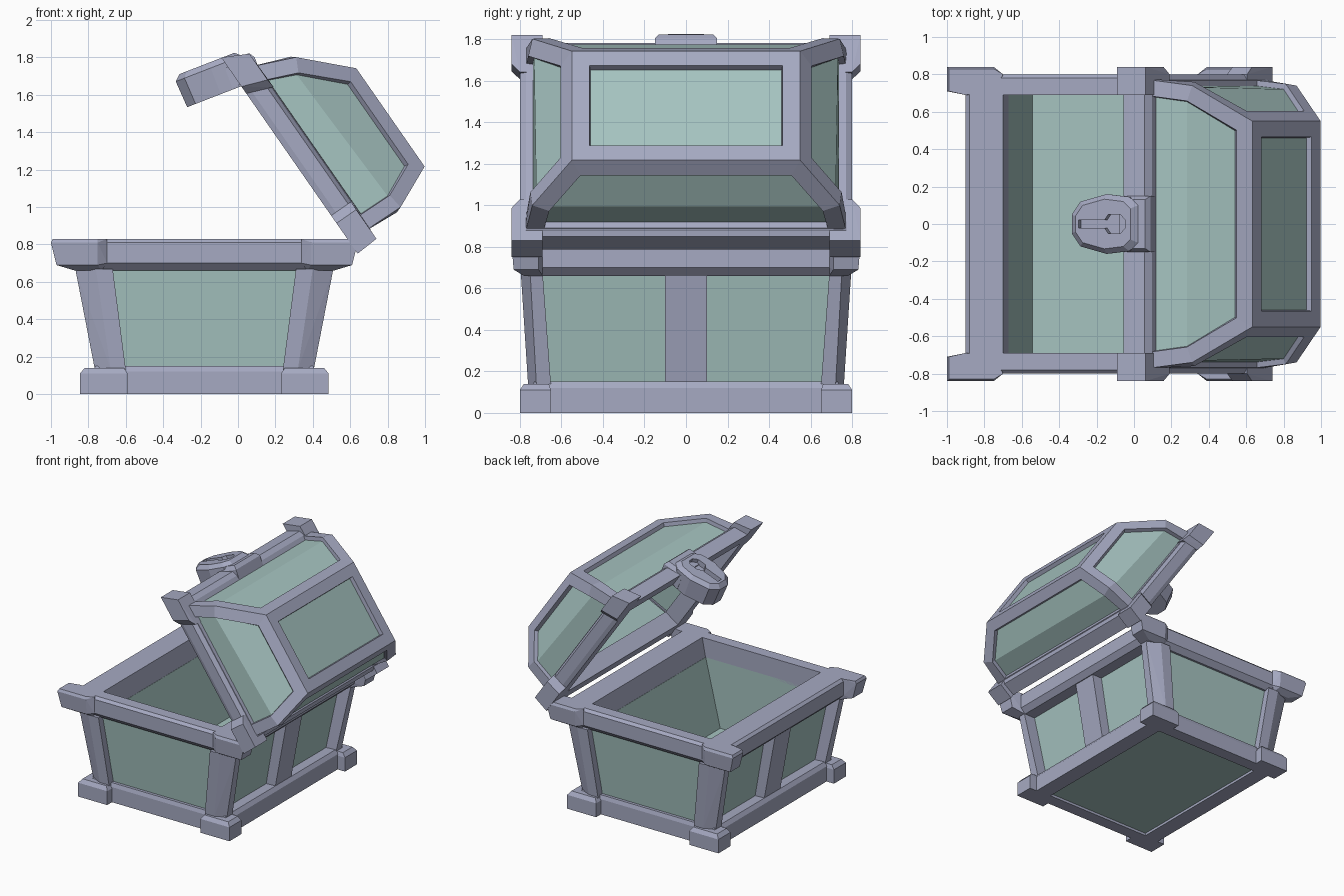
import bpy, bmesh
from mathutils import Matrix, Vector

if "Cube" in bpy.data.objects:
    bpy.data.objects.remove(bpy.data.objects["Cube"])

teal = bpy.data.materials.new("panel_teal")
teal.diffuse_color = (0.38, 0.55, 0.53, 1)
teal.use_nodes = True
teal.node_tree.nodes["Principled BSDF"].inputs["Base Color"].default_value = teal.diffuse_color
frame = bpy.data.materials.new("frame_lavender")
frame.diffuse_color = (0.38, 0.40, 0.54, 1)
frame.use_nodes = True
frame.node_tree.nodes["Principled BSDF"].inputs["Base Color"].default_value = frame.diffuse_color


def axes(origin, a):
    """Local frame: first axis a (in the xz plane), second y, third perpendicular."""
    a = Vector(a).normalized()
    n = a.cross(Vector((0, 1, 0)))
    m = Matrix((a, (0, 1, 0), n)).transposed().to_4x4()
    return Matrix.Translation(origin) @ m


BODY = Matrix.Translation((-0.18, 0, 0))
LID = axes((-0.09, 0, 1.80), (0.571, 0, -0.821))
LOCK = axes((-0.34, 0, 1.69), (0.93, 0, 0.36))


def finish(name, bm, space, mats):
    bmesh.ops.transform(bm, matrix=space, verts=bm.verts)
    me = bpy.data.meshes.new(name)
    bm.to_mesh(me)
    bm.free()
    for m in mats:
        me.materials.append(m)
    ob = bpy.data.objects.new(name, me)
    bpy.context.collection.objects.link(ob)
    return ob


def hull(name, pts, space, mat=frame):
    bm = bmesh.new()
    for p in pts:
        bm.verts.new(p)
    r = bmesh.ops.convex_hull(bm, input=bm.verts)
    loose = [v for v in bm.verts if not v.link_faces]
    bmesh.ops.delete(bm, geom=loose, context='VERTS')
    bmesh.ops.dissolve_limit(bm, angle_limit=0.01, verts=bm.verts, edges=bm.edges)
    bmesh.ops.recalc_face_normals(bm, faces=bm.faces)
    return finish(name, bm, space, [mat])


def rect(x0, x1, y0, y1, z):
    return [(x0, y0, z), (x1, y0, z), (x1, y1, z), (x0, y1, z)]


def flip(pts, sx, sy):
    return [(x * sx, y * sy, z) for x, y, z in pts]


def tube(name, loops, space, mat=frame):
    """Closed rectangular ring; loops are (x0, x1, half_y, z) going round the section."""
    bm = bmesh.new()
    rings = [[bm.verts.new(p) for p in rect(a, b, -h, h, z)] for a, b, h, z in loops]
    for r, q in zip(rings, rings[1:] + rings[:1]):
        for i in range(4):
            j = (i + 1) % 4
            bm.faces.new((r[i], r[j], q[j], q[i]))
    bmesh.ops.recalc_face_normals(bm, faces=bm.faces)
    return finish(name, bm, space, [mat])


def sym(loops):
    return [(-x, x, h, z) for x, h, z in loops]


# Body: base ring, floor, sloping walls and top rim
tube("base_ring", sym([(.60, .74, 0), (.60, .74, .12), (.58, .73, .15),
                       (.47, .64, .145), (.47, .64, 0)]), BODY)
hull("floor", rect(-.48, .48, -.70, .70, .02) + rect(-.48, .48, -.70, .70, .15), BODY, teal)
tube("body_walls", sym([(.49, .70, .10), (.59, .745, .68), (.49, .69, .68), (.35, .69, .10)]),
     BODY, teal)
tube("body_rim", sym([(.68, .76, .66), (.72, .80, .70), (.72, .80, .81), (.70, .78, .83),
                      (.52, .69, .83), (.488, .69, .66)]), BODY)

# Feet, posts and rim corners, repeated on four corners
foot = (rect(.41, .665, .65, .80, 0) + rect(.41, .665, .65, .80, .11)
        + rect(.43, .64, .66, .78, .14))
post = [(.42, .65, .13), (.585, .65, .13), (.585, .72, .13), (.50, .76, .13), (.42, .76, .13),
        (.49, .69, .67), (.69, .69, .67), (.69, .75, .67), (.58, .795, .67), (.49, .795, .67)]
rim_corner = (rect(.55, .69, .69, .78, .66) + rect(.57, .79, .71, .83, .69)
              + rect(.57, .82, .71, .84, .81) + rect(.57, .81, .71, .83, .83)
              + [(.52, .80, .83), (.52, .80, .70), (.72, .69, .83), (.72, .69, .70)])
for sx, ex in ((-1, "front"), (1, "back")):
    for sy, ey in ((-1, "left"), (1, "right")):
        for part, pts in (("foot", foot), ("post", post), ("rim_corner", rim_corner)):
            hull(f"{part}_{ex}_{ey}", flip(pts, sx, sy), BODY)
    # Middle bar of the long sides
    bar = rect(.44, .575, -.10, .10, .13) + rect(.54, .675, -.10, .10, .67)
    hull(f"middle_bar_{ex}", flip(bar, sx, 1), BODY)

# Lid rim with corner blocks
tube("lid_rim", [(.06, 1.235, .79, 0), (.07, 1.235, .80, .03), (.10, 1.235, .80, .11),
                 (.14, 1.21, .77, .13), (.22, 1.13, .69, .13), (.17, 1.13, .69, 0)], LID)
front_block = (rect(0, .19, .69, .84, 0) + rect(.07, .24, .69, .84, .135)
               + [(.235, .80, 0), (.29, .80, .14), (.235, .69, 0), (.29, .69, .14)])
back_block = (rect(1.08, 1.278, .69, .84, 0) + rect(1.08, 1.27, .69, .84, .128)
              + [(1.03, .80, 0), (1.03, .80, .13), (1.03, .69, 0), (1.03, .69, .13)])
for sy, ey in ((-1, "left"), (1, "right")):
    hull(f"lid_front_block_{ey}", flip(front_block, 1, sy), LID)
    hull(f"lid_back_block_{ey}", flip(back_block, 1, sy), LID)

# Faceted lid shell with panels sunk into each side and the top
bm = bmesh.new()
rings = [[bm.verts.new(p) for p in rect(a, b, -h, h, z)] for a, b, h, z in
         [(.11, 1.20, .78, .05), (.228, 1.205, .74, .33), (.46, 1.10, .55, .56)]]
groups = [[bm.faces.new((r[i], r[(i + 1) % 4], q[(i + 1) % 4], q[i]))
           for r, q in zip(rings, rings[1:])] for i in range(4)]
groups.append([bm.faces.new(rings[2])])
bottom = bm.faces.new(rings[0][::-1])
bmesh.ops.recalc_face_normals(bm, faces=bm.faces)
bmesh.ops.delete(bm, geom=[bottom], context='FACES_ONLY')
for g in groups:
    bmesh.ops.inset_region(bm, faces=g, thickness=.085, depth=0, use_boundary=True,
                           use_even_offset=True)
    bmesh.ops.inset_region(bm, faces=g, thickness=.004, depth=-.03, use_boundary=True,
                           use_even_offset=True)
    for f in g:
        f.material_index = 1
shell = finish("lid_shell", bm, LID, [frame, teal])
mod = shell.modifiers.new("thickness", 'SOLIDIFY')
mod.thickness = .04
mod.offset = -1

# Lock plate with chamfered face and keyhole
half = [(0, .05), (.05, .12), (.20, .16), (.33, .145), (.38, .10)]
outline = half + [(p, -y) for p, y in half]


def plate(k, z):
    return [(.19 + (p - .19) * k, y * k, z) for p, y in outline]


lock = hull("lock_plate", plate(.96, -.17) + plate(1, -.02) + plate(.83, .01), LOCK)
hull("lock_mount", rect(.27, .44, -.15, .15, -.16) + rect(.27, .42, -.13, .13, -.02)
     + rect(.27, .44, -.15, .15, -.05), LOCK)

side = [(.05, .022), (.20, .022), (.22, .05), (.29, .05), (.32, .02)]
key = side + [(p, -y) for p, y in reversed(side)]
bm = bmesh.new()
face = bm.faces.new([bm.verts.new((p, y, -.03)) for p, y in key])
ext = bmesh.ops.extrude_face_region(bm, geom=[face])
bmesh.ops.translate(bm, vec=(0, 0, .1),
                    verts=[v for v in ext["geom"] if isinstance(v, bmesh.types.BMVert)])
bmesh.ops.recalc_face_normals(bm, faces=bm.faces)
cutter = finish("keyhole_cutter", bm, LOCK, [frame])
cutter.hide_render = True
cutter.hide_viewport = True
cut = lock.modifiers.new("keyhole", 'BOOLEAN')
cut.operation = 'DIFFERENCE'
cut.solver = 'EXACT'
cut.object = cutter
